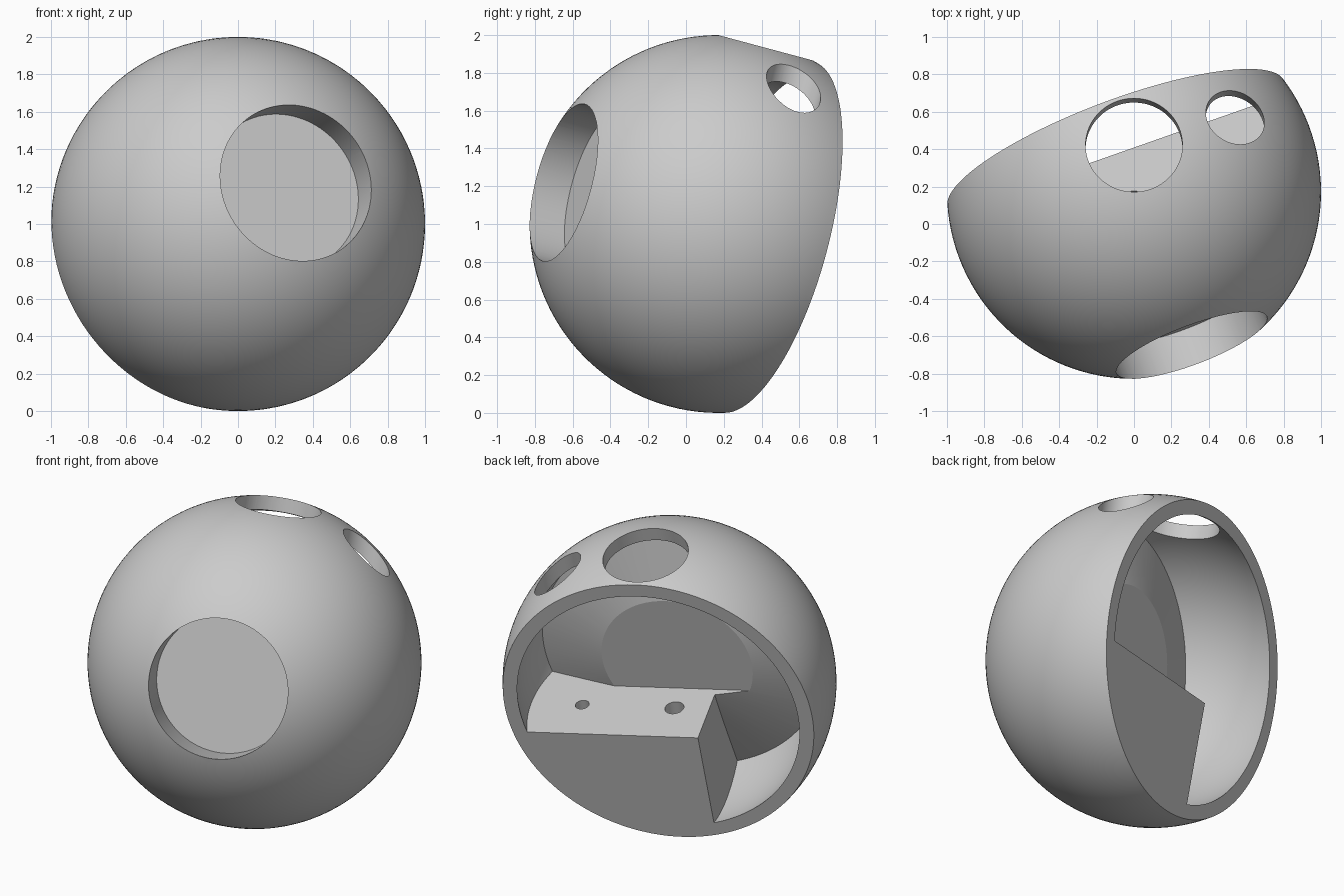
import bpy, bmesh, math
from mathutils import Matrix, Vector

if "Cube" in bpy.data.objects:
    bpy.data.objects.remove(bpy.data.objects["Cube"])

CUT_Y = 0.28       # opening plane
LEDGE_Z = -0.197   # top of the inner block
WALL_Y = -0.19     # flat front wall of the upper cavity
BLOCK_X = -0.217   # side of the inner block


def finish(name, bm):
    bmesh.ops.recalc_face_normals(bm, faces=bm.faces[:])
    me = bpy.data.meshes.new(name)
    bm.to_mesh(me)
    bm.free()
    ob = bpy.data.objects.new(name, me)
    bpy.context.collection.objects.link(ob)
    return ob


def sphere(name, r):
    bm = bmesh.new()
    bmesh.ops.create_uvsphere(bm, u_segments=128, v_segments=64, radius=r)
    return finish(name, bm)


def box(name, lo, hi):
    bm = bmesh.new()
    bmesh.ops.create_cube(bm, size=1)
    for v in bm.verts:
        v.co = Vector([lo[i] if v.co[i] < 0 else hi[i] for i in range(3)])
    return finish(name, bm)


def cylinder(name, r, z0, z1, at=(0, 0), forward=False):
    """Cylinder along z, or along -y when forward is set."""
    bm = bmesh.new()
    bmesh.ops.create_cone(bm, cap_ends=True, segments=96, radius1=r, radius2=r, depth=z1 - z0)
    bmesh.ops.translate(bm, verts=bm.verts[:], vec=(at[0], at[1], (z0 + z1) / 2))
    if forward:
        bm.transform(Matrix.Rotation(math.radians(90), 4, 'X'))
    return finish(name, bm)


def cone_core(name):
    """Solid shallow cone pointing back (+y), with a deep cylindrical base."""
    bm = bmesh.new()
    n = 96
    tip = bm.verts.new((0, -0.05, 0))
    rings = []
    for y in (-0.05 - 0.3 * 1.2, -1.3):
        rings.append([bm.verts.new((1.2 * math.cos(2 * math.pi * i / n), y,
                                    1.2 * math.sin(2 * math.pi * i / n))) for i in range(n)])
    a, b = rings
    for i in range(n):
        j = (i + 1) % n
        bm.faces.new((tip, a[i], a[j]))
        bm.faces.new((a[i], b[i], b[j], a[j]))
    bm.faces.new(b)
    return finish(name, bm)


def subtract(ob, *cutters):
    for c in cutters:
        c.hide_render = True
        m = ob.modifiers.new("cut", 'BOOLEAN')
        m.operation = 'DIFFERENCE'
        m.solver = 'EXACT'
        m.object = c
        bpy.context.view_layer.update()
        dg = bpy.context.evaluated_depsgraph_get()
        me = bpy.data.meshes.new_from_object(ob.evaluated_get(dg))
        ob.modifiers.clear()
        ob.data = me
        bpy.data.objects.remove(c)


# Cavity: inner sphere less the conical front core and the lower block
core = cone_core("core")
subtract(core, box("upper_room", (-2, WALL_Y, LEDGE_Z), (2, 2, 2)))
cavity = sphere("cavity", 0.915)
subtract(cavity, core, box("block", (BLOCK_X, -2, -2), (2, 2, LEDGE_Z)))

# Shell: sphere opened at the back and hollowed
shell = sphere("hollow_ball", 1.0)
subtract(shell, cavity, box("back_opening", (-2, CUT_Y, -2), (2, 2, 2)))

# Front recess, two top holes and two small holes in the ledge
subtract(shell,
         cylinder("front_recess", 0.43, 0.70, 1.5, forward=True),
         cylinder("large_top_hole", 0.259, 0.70, 1.5),
         cylinder("small_top_hole", 0.156, 0.45, 1.5, (0.575, 0)),
         cylinder("large_ledge_hole", 0.058, -0.5, 0.0),
         cylinder("small_ledge_hole", 0.042, -0.5, 0.0, (0.575, 0)))

# Turn and tilt the ball into place
shell.data.transform(Matrix.Translation((0, 0.172, 1))
                     @ Matrix.Rotation(math.radians(-15), 4, 'X')
                     @ Matrix.Rotation(math.radians(20), 4, 'Z'))

# Plain grey all over
grey = bpy.data.materials.new("light_grey")
grey.diffuse_color = (0.6, 0.6, 0.6, 1)
grey.use_nodes = True
grey.node_tree.nodes["Principled BSDF"].inputs["Base Color"].default_value = grey.diffuse_color
shell.data.materials.clear()
shell.data.materials.append(grey)
for p in shell.data.polygons:
    p.material_index = 0

bpy.ops.object.select_all(action='DESELECT')
shell.select_set(True)
bpy.context.view_layer.objects.active = shell
bpy.ops.object.shade_smooth_by_angle(angle=math.radians(15))
